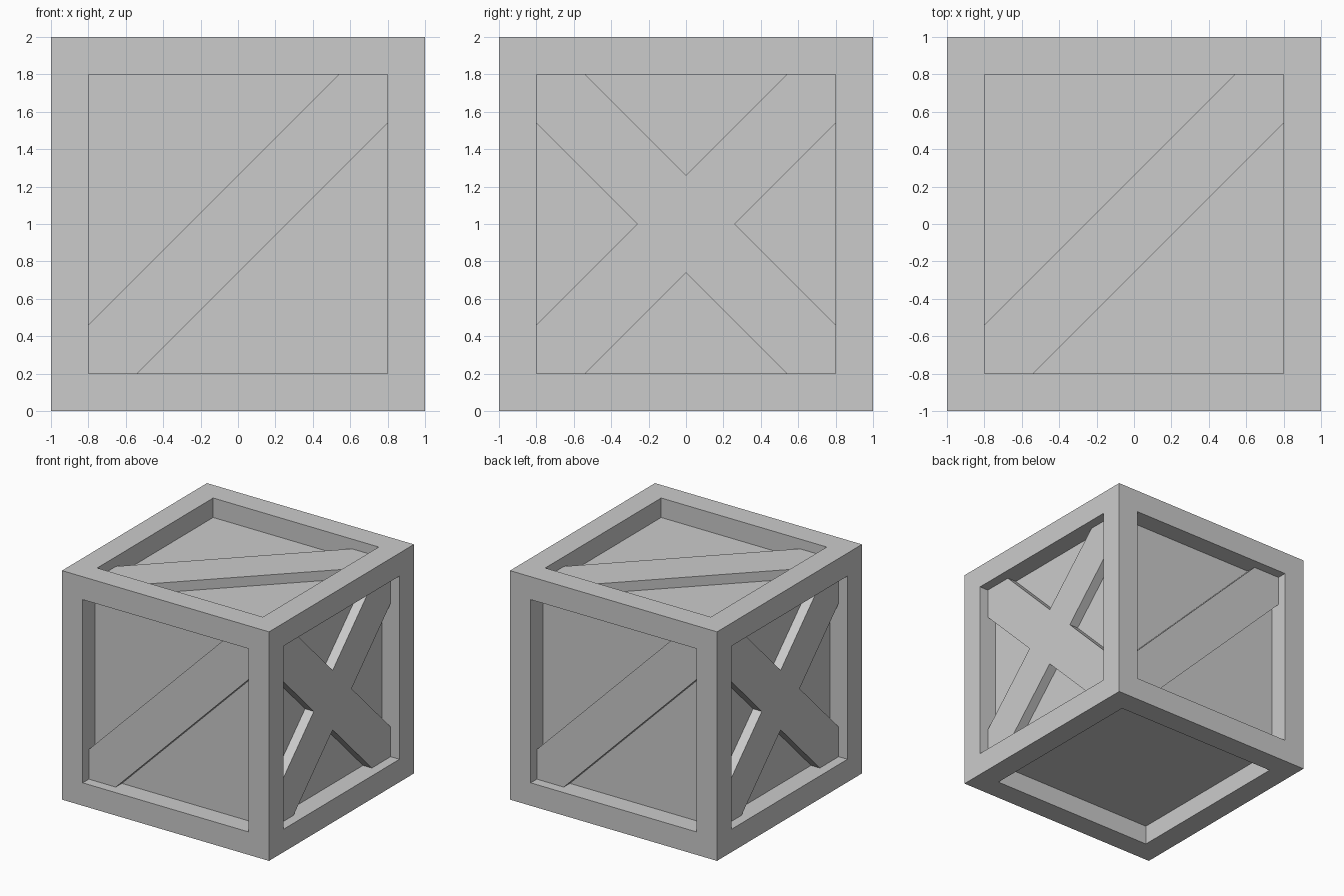
import bpy, bmesh
from math import radians

if "Cube" in bpy.data.objects:
    bpy.data.objects.remove(bpy.data.objects["Cube"])

RIM = 0.8        # half size of the recessed opening
PANEL = 0.83     # panel distance from the crate centre
BRACE = 0.915    # brace face distance from the crate centre
CUT = 0.54       # where brace edges meet the opening


def add_object(name, mesh, rot=(0, 0, 0)):
    obj = bpy.data.objects.new(name, mesh)
    obj.location = (0, 0, 1)
    obj.rotation_euler = [radians(a) for a in rot]
    bpy.context.collection.objects.link(obj)
    return obj


def brace_mesh(name, outline):
    bm = bmesh.new()
    base = bm.faces.new([bm.verts.new((x, y, PANEL)) for x, y in outline])
    top = bmesh.ops.extrude_face_region(bm, geom=[base], use_keep_orig=True)
    verts = [v for v in top["geom"] if isinstance(v, bmesh.types.BMVert)]
    bmesh.ops.translate(bm, verts=verts, vec=(0, 0, BRACE - PANEL))
    bmesh.ops.recalc_face_normals(bm, faces=bm.faces[:])
    mesh = bpy.data.meshes.new(name)
    bm.to_mesh(mesh)
    bm.free()
    return mesh


# Crate body: cube with every face inset to a rim and pushed straight in
bm = bmesh.new()
bmesh.ops.create_cube(bm, size=2)
panels = bm.faces[:]
bmesh.ops.inset_individual(bm, faces=panels, thickness=1 - RIM, use_even_offset=True)
for face in panels:
    normal = face.normal.copy()
    new = bmesh.ops.extrude_discrete_faces(bm, faces=[face])["faces"][0]
    bmesh.ops.translate(bm, verts=new.verts[:], vec=normal * (PANEL - 1))
bmesh.ops.recalc_face_normals(bm, faces=bm.faces[:])
body = bpy.data.meshes.new("crate_body")
bm.to_mesh(body)
bm.free()
add_object("crate_body", body)

# Diagonal braces on front, back and top
half = [(-RIM, -CUT), (-RIM, -RIM), (-CUT, -RIM)]
diagonal = brace_mesh("diagonal_brace", half + [(-x, -y) for x, y in half])
add_object("front_brace", diagonal, (90, 0, 0))
add_object("back_brace", diagonal, (90, 0, 180))
add_object("top_brace", diagonal)

# Crossed braces on both sides: one arm outline turned four times
outline = []
arm = [(RIM, CUT), (RIM, RIM), (CUT, RIM), (0, RIM - CUT)]
for _ in range(4):
    outline += arm
    arm = [(-y, x) for x, y in arm]
cross = brace_mesh("cross_brace", outline)
add_object("right_cross_brace", cross, (90, 0, 90))
add_object("left_cross_brace", cross, (90, 0, -90))
